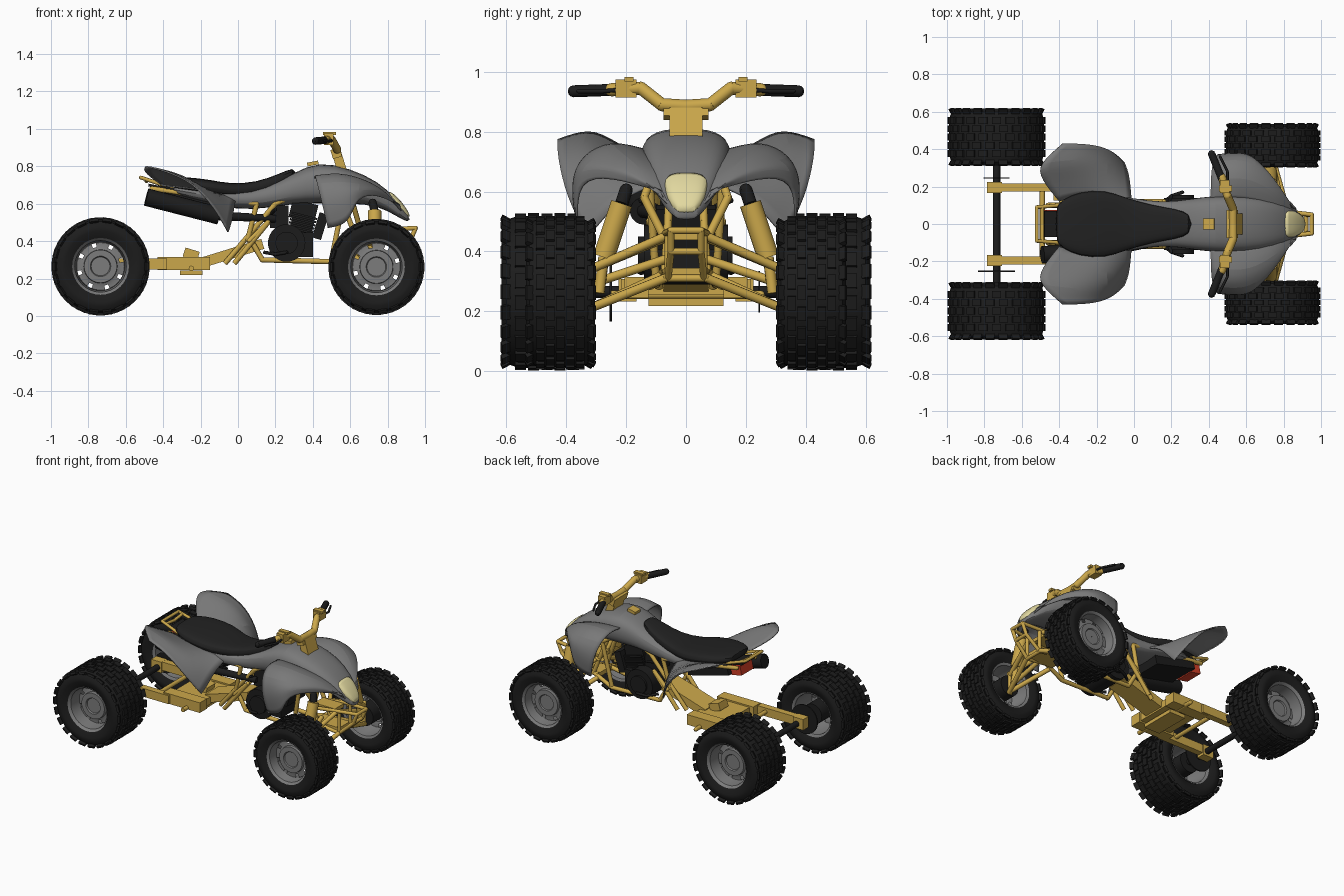
import bpy, bmesh
from math import sin, cos, pi, copysign
from mathutils import Matrix, Vector

default = bpy.data.objects.get("Cube")
if default:
    bpy.data.objects.remove(default, do_unlink=True)


def material(name, *rgb):
    mat = bpy.data.materials.new(name)
    mat.use_nodes = True
    mat.diffuse_color = (*rgb, 1)
    shader = next(n for n in mat.node_tree.nodes if n.type == 'BSDF_PRINCIPLED')
    shader.inputs["Base Color"].default_value = (*rgb, 1)
    return mat


gold = material("gold_frame", .6, .39, .07)
grey = material("grey_bodywork", .19, .19, .19)
steel = material("grey_rim", .2, .2, .2)
rubber = material("black_rubber", .012, .012, .012)
vinyl = material("black_seat", .016, .016, .016)
iron = material("black_engine", .012, .012, .012)
lamp = material("pale_yellow_lamp", .76, .69, .35)
red = material("red_lamp", .65, .05, .02)


def finish(bm, name, mat, mirror=False, subdivide=0, thickness=0, angle=35):
    """Turn a bmesh into a shaded object, optionally mirrored left to right."""
    bmesh.ops.recalc_face_normals(bm, faces=bm.faces)
    mesh = bpy.data.meshes.new(name)
    bm.to_mesh(mesh)
    bm.free()
    obj = bpy.data.objects.new(name, mesh)
    bpy.context.collection.objects.link(obj)
    mesh.materials.append(mat)
    bpy.ops.object.select_all(action='DESELECT')
    obj.select_set(True)
    bpy.context.view_layer.objects.active = obj
    bpy.ops.object.shade_smooth_by_angle(angle=angle * pi / 180)
    if subdivide:
        smooth = obj.modifiers.new("Smooth", 'SUBSURF')
        smooth.levels = smooth.render_levels = subdivide
        smooth.boundary_smooth = 'PRESERVE_CORNERS'
    if thickness:
        obj.modifiers.new("Thickness", 'SOLIDIFY').thickness = thickness
    if mirror:
        obj.modifiers.new("Mirror", 'MIRROR').use_axis = (False, True, False)
    return obj


def rod(bm, a, b, r, end=None, sides=12):
    a, b = Vector(a), Vector(b)
    turn = (b - a).to_track_quat('Z', 'Y').to_matrix().to_4x4()
    bmesh.ops.create_cone(bm, cap_ends=True, segments=sides, radius1=r,
                          radius2=r if end is None else end, depth=(b - a).length,
                          matrix=Matrix.Translation((a + b) / 2) @ turn)


def box(bm, center, size, tilt=0):
    bmesh.ops.create_cube(bm, size=1, matrix=Matrix.Translation(center)
                          @ Matrix.Rotation(tilt, 4, 'Y') @ Matrix.Diagonal((*size, 1)))


def pipes(name, mat, r, *paths, mirror=True):
    """Bent tubes: every path is a chain of points."""
    bm = bmesh.new()
    for path in paths:
        for a, b in zip(path, path[1:]):
            rod(bm, a, b, r)
            bmesh.ops.create_uvsphere(bm, u_segments=8, v_segments=6, radius=r,
                                      matrix=Matrix.Translation(b))
    return finish(bm, name, mat, mirror)


def boxes(name, mat, *items, mirror=False):
    bm = bmesh.new()
    for item in items:
        box(bm, *item)
    return finish(bm, name, mat, mirror)


def loft(name, mat, stations, power=.7, sides=16, subdivide=1):
    """Closed hull from rounded sections: x, half width, top, bottom."""
    bm = bmesh.new()
    rings = []
    for x, half, top, low in stations:
        ring = []
        for i in range(sides):
            c, s = cos(2 * pi * i / sides), sin(2 * pi * i / sides)
            y = half * copysign(abs(c) ** power, c)
            z = (top + low) / 2 + (top - low) / 2 * copysign(abs(s) ** power, s)
            ring.append(bm.verts.new((x, y, z)))
        rings.append(ring)
    for one, two in zip(rings, rings[1:]):
        for i in range(sides):
            bm.faces.new((one[i - 1], one[i], two[i], two[i - 1]))
    bm.faces.new(rings[0])
    bm.faces.new(rings[-1])
    return finish(bm, name, mat, subdivide=subdivide)


def sheet(name, mat, rows):
    """Thin curved panel through a grid of points."""
    bm = bmesh.new()
    grid = [[bm.verts.new(p) for p in row] for row in rows]
    for one, two in zip(grid, grid[1:]):
        for i in range(len(one) - 1):
            bm.faces.new((one[i], one[i + 1], two[i + 1], two[i]))
    return finish(bm, name, mat, True, 2, .008)


def lathe(name, mat, profile, place, steps=32, hole_band=None, closed=False):
    """Spin radius/offset pairs round the y axis; a band may get eight holes."""
    bm = bmesh.new()
    rings = [[bm.verts.new(Vector(place) + Vector((r * cos(2 * pi * i / steps), y,
              r * sin(2 * pi * i / steps)))) for i in range(steps)] for r, y in profile]
    pairs = list(zip(rings, rings[1:] + rings[:1]))
    for band, (one, two) in enumerate(pairs if closed else pairs[:-1]):
        for i in range(steps):
            if not (band == hole_band and i % 4 == 2):
                bm.faces.new((one[i - 1], one[i], two[i], two[i - 1]))
    return finish(bm, name, mat, True)


# Wheels: tyre carcass, tread knobs, drilled rim, hub
def wheel(label, x, y, z, radius, width):
    place, h = (x, y, z), width / 2
    core = radius - .008
    lathe(label + "_tyre", rubber, [(.15, -h * .85), (.19, -h * .98), (core - .04, -h * .98),
          (core - .014, -h * .87), (core, -h * .62), (core, h * .62), (core - .014, h * .87),
          (core - .04, h * .98), (.19, h * .98), (.15, h * .85)], place, 48, closed=True)
    bm = bmesh.new()
    count = 22
    for row in range(-3, 4):
        shoulder = abs(row) == 3
        for i in range(count):
            turn = Matrix.Rotation(2 * pi * (i + row % 2 / 2) / count, 4, 'Y')
            lean = Matrix.Rotation(copysign(-.5, row) if shoulder else 0, 4, 'X')
            at = Matrix.Translation((0, h * row * .285, core - (.014 if shoulder else 0)))
            size = (.048, h * .28 if shoulder else h * .24, .016)
            bmesh.ops.create_cube(bm, size=1, matrix=Matrix.Translation(place) @ turn @ at
                                  @ lean @ Matrix.Diagonal((*size, 1)))
    finish(bm, label + "_tread", rubber, True)
    lathe(label + "_rim", steel, [(.14, -h * .85), (.152, -h * .88), (.138, -h * .8),
          (.13, h * .25), (.127, h * .3), (.105, h * .3), (.09, h * .34), (.088, h * .5),
          (.055, h * .5), (.05, h * .44), (0.001, h * .44)], place, hole_band=4)
    lathe(label + "_rim_lip", steel, [(.13, h * .25), (.138, h * .8), (.152, h * .9),
          (.15, h * .8)], place)
    bm = bmesh.new()
    rod(bm, (x, y - h * .8, z), (x, y + h * .3, z), .07, sides=24)
    finish(bm, label + "_hub", iron, True)


wheel("rear", -.735, .465, .265, .262, .31)
wheel("front", .74, .42, .262, .256, .235)

# Rear axle with brake disc and sprocket
bm = bmesh.new()
rod(bm, (-.735, -.4, .265), (-.735, .4, .265), .02)
rod(bm, (-.735, .242, .265), (-.735, .248, .265), .07, sides=32)
rod(bm, (-.735, -.256, .265), (-.735, -.248, .265), .1, sides=32)
finish(bm, "rear_axle", iron)

# Swingarm
boxes("swingarm_beam", gold, ((-.58, .195, .278), (.4, .045, .058)),
      ((-.745, .195, .27), (.08, .06, .075)), ((-.29, .165, .28), (.28, .08, .07)), mirror=True)
boxes("swingarm_bridge", gold, ((-.28, 0, .28), (.24, .3, .05)), ((-.25, 0, .23), (.12, .25, .025)),
      ((-.03, 0, .335), (.34, .15, .055), -.3), ((-.25, 0, .33), (.08, .09, .05), .3))
pipes("swingarm_cross_tube", gold, .014, [(-.25, -.25, .255), (-.25, .25, .255)],
      [(-.49, -.19, .28), (-.49, .19, .28)], mirror=False)

# Tubular frame
pipes("frame_rail", gold, .014,
      [(-.07, .09, .28), (.2, .1, .6), (.5, .07, .74)],
      [(.06, .1, .42), (.13, .1, .3), (.5, .1, .29), (.66, .07, .34), (.6, .06, .5), (.5, .05, .74)],
      [(-.02, .12, .28), (.16, .12, .5), (.06, .12, .4)],
      [(.05, .1, .4), (.1, .11, .6), (-.46, .1, .68)], [(.5, .1, .3), (.56, .12, .6), (.4, .1, .7)],
      [(.66, .07, .44), (.62, .14, .58), (.56, .09, .72)])
pipes("front_bumper", gold, .012,
      [(.62, .07, .34), (.82, .06, .31), (.92, .05, .4), (.95, .05, .47), (.78, .07, .46), (.62, .07, .44)],
      [(.82, .06, .31), (.82, .06, .46)], [(.95, .05, .47), (.95, 0, .47)],
      [(.92, .05, .4), (.92, 0, .4)], [(.82, .06, .31), (.82, 0, .31)])
boxes("front_bulkhead", gold, ((.72, 0, .33), (.2, .12, .03)), ((.7, 0, .45), (.16, .1, .025)))

# Front suspension
pipes("suspension_arm", gold, .015,
      [(.62, .08, .32), (.75, .32, .21), (.82, .07, .31)],
      [(.64, .08, .44), (.74, .32, .34), (.8, .07, .45)],
      [(.68, .05, .38), (.71, .32, .29)], [(.74, .32, .2), (.74, .33, .35)])
bm = bmesh.new()
rod(bm, (.73, .275, .38), (.73, .215, .56), .036, sides=20)
rod(bm, (.74, .29, .26), (.73, .275, .38), .018)
finish(bm, "front_shock", gold, True)
pipes("shock_reservoir", iron, .022, [(.73, .215, .56), (.72, .2, .605)])

# Engine, cooling fins, radiator, pedals
bm = bmesh.new()
rod(bm, (.26, -.14, .39), (.26, .14, .39), .1, sides=28)
rod(bm, (.26, -.16, .39), (.26, .155, .39), .06, sides=28)
box(bm, (.3, 0, .38), (.2, .2, .13))
box(bm, (.35, 0, .56), (.14, .14, .1), .25)
box(bm, (.34, 0, .48), (.12, .13, .12), .25)
box(bm, (.44, 0, .48), (.05, .2, .14), .3)
box(bm, (.22, 0, .53), (.1, .13, .12))
for i in range(6):
    box(bm, (.33 + i * .005, 0, .45 + i * .017), (.14, .16, .011), .25)
finish(bm, "engine", iron)
pipes("foot_pedal", iron, .009, [(.14, .1, .34), (.2, .15, .33), (.26, .17, .34)],
      [(.18, .1, .55), (.2, .15, .57)])

# Muffler, rear underbody, tail lamp and rack
bm = bmesh.new()
rod(bm, (-.49, -.165, .635), (-.1, -.14, .535), .047, sides=20)
rod(bm, (-.1, -.14, .535), (.2, -.08, .52), .024, .02)
finish(bm, "muffler", iron)
boxes("rear_underbody", iron, ((-.24, 0, .615), (.32, .22, .08), .25),
      ((-.43, 0, .69), (.1, .14, .015), .2))
boxes("tail_lamp", red, ((-.435, .01, .645), (.08, .13, .06), .2))
pipes("rear_rack", gold, .01, [(-.25, .09, .66), (-.4, .1, .7), (-.52, .09, .74), (-.52, 0, .74)],
      [(-.49, .09, .73), (-.49, 0, .72)])

# Main body, seat, headlight
loft("body_shell", grey, [
    (-.4, .12, .71, .66), (-.2, .17, .69, .61), (0, .14, .665, .565), (.15, .115, .69, .575),
    (.3, .135, .765, .6), (.43, .155, .83, .6), (.6, .155, .79, .6), (.75, .125, .72, .59),
    (.85, .085, .625, .53), (.92, .035, .53, .495)])
loft("seat", vinyl, [
    (-.42, .1, .745, .7), (-.38, .13, .745, .69), (-.3, .175, .745, .67), (-.15, .185, .73, .65),
    (-.04, .14, .705, .63), (.1, .1, .715, .64), (.22, .082, .76, .68), (.31, .055, .8, .74)], .6)
loft("headlight", lamp, [
    (.8, .064, .665, .61), (.82, .076, .665, .59), (.87, .068, .62, .55), (.92, .03, .545, .52)])

# Fenders
sheet("rear_fender", grey, [
    [(-.4, .12, .7), (-.5, .24, .77), (-.51, .32, .815), (-.38, .43, .775)],
    [(-.28, .16, .69), (-.32, .26, .74), (-.31, .35, .785), (-.24, .43, .72)],
    [(-.14, .16, .67), (-.13, .26, .68), (-.13, .35, .66), (-.12, .4, .58)],
    [(-.01, .1, .63), (-.02, .22, .58), (-.03, .28, .51), (-.05, .33, .45)]])
sheet("front_fender", grey, [
    [(.41, .12, .74), (.41, .24, .76), (.42, .34, .72), (.45, .385, .6), (.48, .36, .47)],
    [(.52, .13, .74), (.53, .25, .785), (.54, .36, .73), (.55, .395, .62), (.6, .37, .49)],
    [(.64, .12, .72), (.65, .24, .76), (.65, .34, .7), (.64, .37, .68), (.63, .37, .64)],
    [(.79, .08, .66), (.78, .15, .685), (.77, .21, .69), (.76, .24, .68), (.75, .25, .65)],
    [(.9, .03, .53), (.88, .06, .56), (.86, .08, .59), (.85, .09, .6), (.84, .09, .6)]])

# Steering: stem, bar, clamps, grips, levers
boxes("steering_stem", gold, ((.54, 0, .83), (.05, .11, .11), -.3),
      ((.525, 0, .87), (.05, .15, .05), -.3))
pipes("handlebar", gold, .022, [(.53, 0, .885), (.53, .08, .89), (.5, .15, .945), (.47, .25, .94)])
boxes("bar_clamp", gold, ((.485, .2, .945), (.05, .07, .06)), ((.49, .19, .975), (.07, .03, .015)),
      mirror=True)
boxes("tank_cap", gold, ((.4, 0, .815), (.06, .06, .02), -.2))
pipes("hand_grip", rubber, .02, [(.47, .24, .94), (.415, .375, .935)])
pipes("brake_lever", iron, .007, [(.5, .22, .94), (.5, .28, .935), (.46, .36, .935)])
